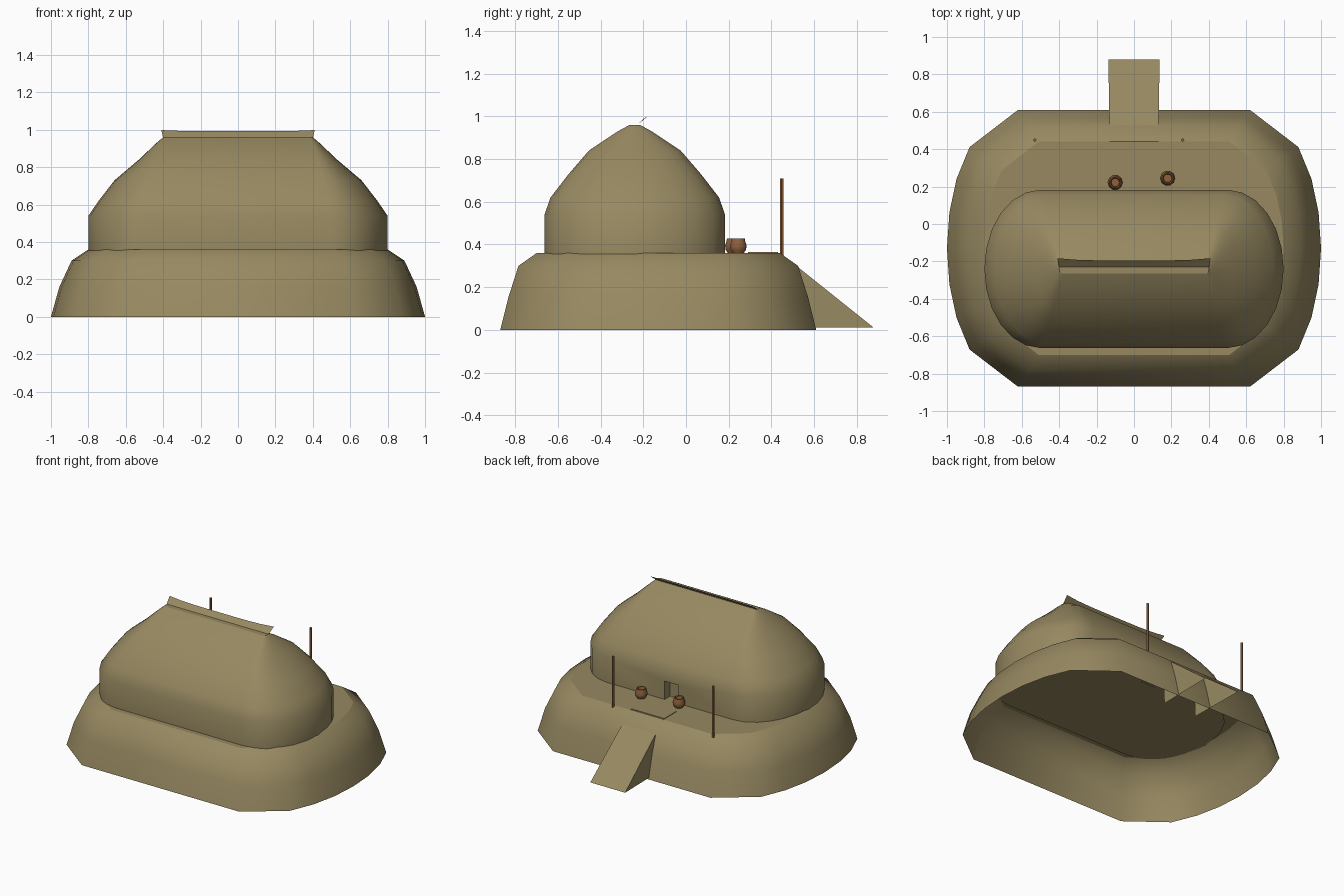
import bpy, bmesh, math

if "Cube" in bpy.data.objects:
    bpy.data.objects.remove(bpy.data.objects["Cube"])


def material(name, rgb):
    m = bpy.data.materials.new(name)
    m.diffuse_color = (*rgb, 1)
    m.use_nodes = True
    m.node_tree.nodes["Principled BSDF"].inputs["Base Color"].default_value = m.diffuse_color
    return m


EARTH = material("dry thatch and earth", (0.31, 0.25, 0.12))
WOOD = material("brown wood and clay", (0.27, 0.12, 0.047))


def finish(name, bm, mat, flip_check=True):
    if flip_check:
        bmesh.ops.recalc_face_normals(bm, faces=bm.faces)
    for e in bm.edges:
        if len(e.link_faces) == 2 and e.calc_face_angle(0) > math.radians(50):
            e.smooth = False
    me = bpy.data.meshes.new(name)
    bm.to_mesh(me)
    bm.free()
    me.materials.append(mat)
    ob = bpy.data.objects.new(name, me)
    bpy.context.collection.objects.link(ob)
    return ob


def oval(hx, hy, straight, angles):
    """Long oval: straight sides of half length 'straight' with elliptic ends."""
    q = [(straight + (hx - straight) * math.cos(math.radians(a)),
          hy * math.sin(math.radians(a))) for a in angles]
    left = [(-x, y) for x, y in reversed(q)]
    top = q + left                        # from +x round to -x
    return top + [(x, -y) for x, y in reversed(top[1:-1])]


def loft(bm, rings, bottom=False, top=False):
    """Skin a list of equal-length rings of 3D points; caps stay flat."""
    vs = [[bm.verts.new(p) for p in r] for r in rings]
    n = len(vs[0])
    for a, b in zip(vs, vs[1:]):
        for i in range(n):
            j = (i + 1) % n
            bm.faces.new((a[i], a[j], b[j], b[i])).smooth = True
    if bottom:
        bm.faces.new(list(reversed(vs[0])))
    if top:
        bm.faces.new(vs[-1])


def oval_body(name, rows, cy, angles, bottom):
    bm = bmesh.new()
    rings = [[(x, y + cy, z) for x, y in oval(hx, hy, s, angles)]
             for z, hx, hy, s in rows]
    loft(bm, rings, bottom, True)
    return finish(name, bm, EARTH)


def turned(name, x, y, profile, sides, cap_bottom, cap_top):
    """Round part from (radius, height) pairs."""
    bm = bmesh.new()
    rings = [[(x + r * math.cos(2 * math.pi * i / sides),
               y + r * math.sin(2 * math.pi * i / sides), z)
              for i in range(sides)] for r, z in profile]
    loft(bm, rings, cap_bottom, cap_top)
    return finish(name, bm, WOOD)


# Earth mound, open underneath (z, half x, half y, half straight)
oval_body("mound", [(0, 1.0, 0.74, 0.62), (0.16, 0.955, 0.70, 0.60),
                    (0.30, 0.89, 0.655, 0.56), (0.36, 0.80, 0.57, 0.51)],
          -0.13, [0, 15, 30, 47, 90], False)

# Thatched hall
hall = oval_body("hall", [(0.355, 0.80, 0.423, 0.50), (0.54, 0.80, 0.423, 0.50),
                          (0.62, 0.745, 0.395, 0.48), (0.73, 0.66, 0.31, 0.46),
                          (0.84, 0.53, 0.215, 0.43), (0.93, 0.435, 0.08, 0.40),
                          (0.96, 0.40, 0.025, 0.385)],
                 -0.24, [0, 15, 30, 45, 60, 75, 90], True)

# Doorway recess in the back wall
bm = bmesh.new()
bmesh.ops.create_cube(bm, size=1)
for v in bm.verts:
    v.co = (v.co.x * 0.11 - 0.015, v.co.y * 0.2 + 0.22, v.co.z * 0.16 + 0.41)
cutter = finish("door_cutter", bm, EARTH)
cutter.hide_render = True
cutter.hide_viewport = True
mod = hall.modifiers.new("doorway", 'BOOLEAN')
mod.operation = 'DIFFERENCE'
mod.solver = 'EXACT'
mod.object = cutter

# Tilted ridge board, flaring at its ends
bm = bmesh.new()
low, high = [], []
N = 8
for i in range(N + 1):
    t = 2 * i / N - 1
    low.append(bm.verts.new((0.40 * t, -0.235, 0.955)))
    high.append(bm.verts.new((0.41 * t, -0.195 + 0.012 * t ** 4, 0.992 + 0.006 * t ** 4)))
for i in range(N):
    bm.faces.new((low[i], low[i + 1], high[i + 1], high[i])).smooth = True
finish("ridge_board", bm, EARTH, False)

# Entrance ramp: slope and two side walls
bm = bmesh.new()
sides = [[bm.verts.new((s * w, y, z)) for w, y, z in
          ((0.13, 0.44, 0.362), (0.137, 0.88, 0.01), (0.13, 0.46, 0.01))] for s in (-1, 1)]
a, b = sides
bm.faces.new((a[0], a[1], b[1], b[0]))
bm.faces.new((a[0], a[2], a[1]))
bm.faces.new((b[0], b[1], b[2]))
finish("ramp", bm, EARTH, False)

# Landing plate in front of the door
bm = bmesh.new()
bmesh.ops.create_cube(bm, size=1)
for v in bm.verts:
    v.co = (v.co.x * 0.26, v.co.y * 0.14 + 0.36, v.co.z * 0.008 + 0.36)
finish("landing", bm, EARTH)

# Clay pots with hollow mouths
for i, (x, y) in enumerate(((-0.10, 0.222), (0.18, 0.245))):
    turned(f"pot_{i + 1}", x, y,
           [(0.024, 0.355), (0.038, 0.375), (0.041, 0.395), (0.034, 0.415),
            (0.032, 0.427), (0.026, 0.427), (0.022, 0.405)], 10, True, True)

# Poles
for i, x in enumerate((-0.53, 0.26)):
    turned(f"pole_{i + 1}", x, 0.448, [(0.009, 0.345), (0.009, 0.71)], 6, True, True)
